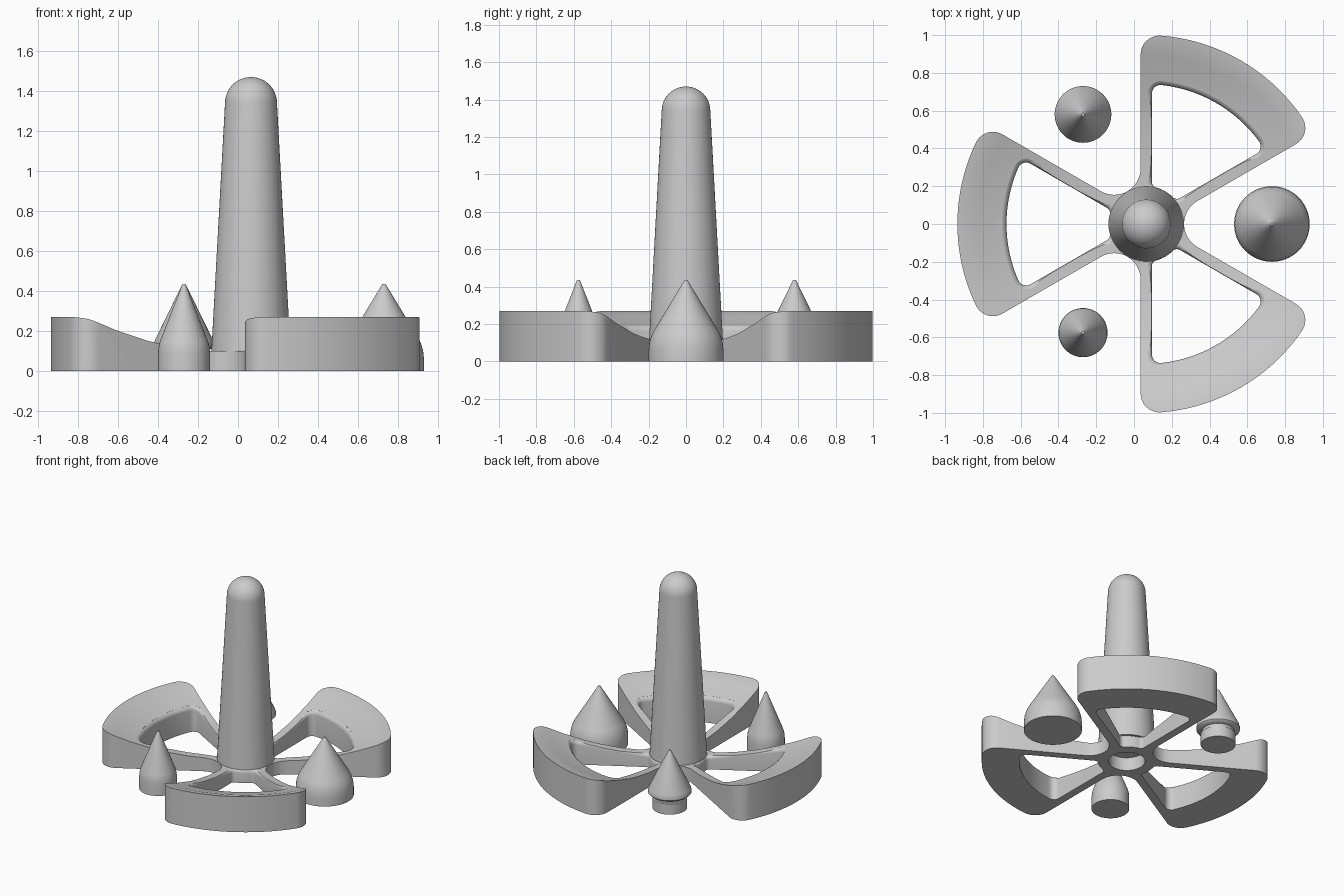
import bpy, bmesh, math
from math import sin, cos, sqrt, atan2, pi, radians

if "Cube" in bpy.data.objects:
    bpy.data.objects.remove(bpy.data.objects["Cube"])

HUB_X = 0.065
HALF = radians(30)      # half angle between neighbouring spokes
SPOKE = 0.03            # half width of a spoke
ROUND = 0.025           # softened top edge of the windows

grey = bpy.data.materials.new("plain grey")
grey.diffuse_color = (0.6, 0.6, 0.6, 1)
grey.use_nodes = True
grey.node_tree.nodes["Principled BSDF"].inputs["Base Color"].default_value = grey.diffuse_color


def new_object(name, bm):
    bmesh.ops.recalc_face_normals(bm, faces=bm.faces)
    mesh = bpy.data.meshes.new(name)
    bm.to_mesh(mesh)
    bm.free()
    mesh.materials.append(grey)
    ob = bpy.data.objects.new(name, mesh)
    bpy.context.collection.objects.link(ob)
    return ob


def shade(ob, angle=35):
    bpy.ops.object.select_all(action='DESELECT')
    ob.select_set(True)
    bpy.context.view_layer.objects.active = ob
    bpy.ops.object.shade_smooth_by_angle(angle=radians(angle))


def bridge(bm, a, b):
    n = len(a)
    for i in range(n):
        bm.faces.new((a[i], a[(i + 1) % n], b[(i + 1) % n], b[i]))


def lathe(name, profile, x, y, segs=64, closed=False):
    """Revolve (radius, height) points; capped at both ends unless closed."""
    bm = bmesh.new()
    rings = [[bm.verts.new((r * cos(2 * pi * i / segs), r * sin(2 * pi * i / segs), z))
              for i in range(segs)] for r, z in profile]
    for a, b in zip(rings, rings[1:]):
        bridge(bm, a, b)
    if closed:
        bridge(bm, rings[-1], rings[0])
    else:
        bm.faces.new(rings[0])
        bm.faces.new(rings[-1])
    ob = new_object(name, bm)
    ob.location = (x, y, 0)
    return ob


# Height of the dished top surface at a given radius
DISH = [(0.12, 0.1), (0.25, 0.1), (0.4, 0.112), (0.54, 0.135), (0.62, 0.152), (0.7, 0.175),
        (0.8, 0.205), (0.89, 0.238), (0.95, 0.26), (1.0, 0.27)]


def dish(r):
    for (r0, z0), (r1, z1) in zip(DISH, DISH[1:]):
        if r <= r1:
            return z0 + (z1 - z0) * (r - r0) / (r1 - r0)
    return DISH[-1][1]


def arc(cx, cy, r, a0, a1, n):
    return [(cx + r * cos(a0 + (a1 - a0) * i / n), cy + r * sin(a0 + (a1 - a0) * i / n))
            for i in range(n + 1)]


def mirrored(half):
    """Turn a half outline (spoke along +x) into a whole one centred on +x."""
    pts = [(x * cos(HALF) + y * sin(HALF), y * cos(HALF) - x * sin(HALF)) for x, y in half]
    return pts + [(x, -y) for x, y in reversed(pts[1:-1])]


def inner_fillet(r0, c, w):
    u = sqrt((r0 + c) ** 2 - (w + c) ** 2)
    phi = atan2(w + c, u)
    return phi, arc(u, w + c, c, phi + pi, 1.5 * pi, 8)


def window_outline(e):
    """Window between two spokes, grown outward by e."""
    w, big, c, r0 = SPOKE - e, 0.74 + e, 0.045 + e, 0.2 - e
    phi_in, fillet = inner_fillet(r0, 0.03 + e, w)
    u = sqrt((big - c) ** 2 - (w + c) ** 2)
    phi = atan2(w + c, u)
    return mirrored(arc(0, 0, r0, HALF, phi_in, 5)[:-1] + fillet
                    + arc(u, w + c, c, -pi / 2, phi, 8) + arc(0, 0, big, phi, HALF, 16)[1:])


def gap_outline():
    """Open gap between two sectors, including their rounded outer corners."""
    _, fillet = inner_fillet(0.2, 0.14, SPOKE)
    c = 0.1
    u = sqrt((1 - c) ** 2 - (c - SPOKE) ** 2)
    phi = atan2(SPOKE - c, u)
    return mirrored(fillet + arc(u, SPOKE - c, c, pi / 2, phi, 10)
                    + arc(0, 0, 1.3, phi, HALF, 4))


def add_cutter(bm, turn, layers):
    """Stack outlines; each layer is (points, height function of radius)."""
    rings = []
    for pts, height in layers:
        rings.append([bm.verts.new((x * cos(turn) - y * sin(turn), x * sin(turn) + y * cos(turn),
                                    height(math.hypot(x, y)))) for x, y in pts])
    for a, b in zip(rings, rings[1:]):
        bridge(bm, a, b)
    bm.faces.new(rings[0])
    bm.faces.new(rings[-1])


# Base frame: dished disc with a hub hole, then windows and gaps cut away
frame = lathe("base_frame", [(0.125, 0), (0.125, 0.1)] + DISH[1:] + [(1.0, 0)],
              0, 0, 144, closed=True)
cut = bmesh.new()
steps = [radians(a) for a in (0, 20, 40, 60, 80)]
for k in range(3):
    layers = [(window_outline(0), lambda r: -0.1)]
    for a in steps:
        layers.append((window_outline(ROUND * (1 - cos(a))),
                       lambda r, a=a: dish(r) - ROUND * (1 - sin(a))))
    layers.append((window_outline(ROUND * (1 - cos(steps[-1]))), lambda r: 0.5))
    add_cutter(cut, radians(60 + 120 * k), layers)
    add_cutter(cut, radians(120 * k), [(gap_outline(), lambda r: -0.1),
                                       (gap_outline(), lambda r: 0.5)])
cutter = new_object("frame_cutter", cut)
mod = frame.modifiers.new("cut", 'BOOLEAN')
mod.operation = 'DIFFERENCE'
mod.solver = 'EXACT'
mod.object = cutter
bpy.context.view_layer.objects.active = frame
bpy.ops.object.modifier_apply(modifier=mod.name)
bpy.data.objects.remove(cutter)
frame.location.x = HUB_X
shade(frame)

# Tapered centre post with a domed top
dome = [(0.13 * cos(a * pi / 24), 1.34 + 0.13 * sin(a * pi / 24)) for a in range(12)]
post = lathe("centre_post", [(0.198, 0.1)] + dome + [(0.002, 1.47)], HUB_X, 0)
shade(post)

# Three pointed pegs standing in the gaps
TIP = (0.008, 0.435)
pegs = [
    ("large_peg", 0.73, 0.0, [(0.2, 0), (0.2, 0.06), (0.196, 0.1), (0.186, 0.135), (0.172, 0.165)]),
    ("small_peg", -0.27, -0.575, [(0.13, 0), (0.13, 0.09), (0.127, 0.12), (0.12, 0.15)]),
    ("flanged_peg", -0.27, 0.58, [(0.12, 0), (0.12, 0.08), (0.112, 0.085), (0.112, 0.105),
                                  (0.14, 0.11), (0.15, 0.12), (0.15, 0.135), (0.145, 0.155)]),
]
for name, x, y, profile in pegs:
    shade(lathe(name, profile + [TIP], x, y))
